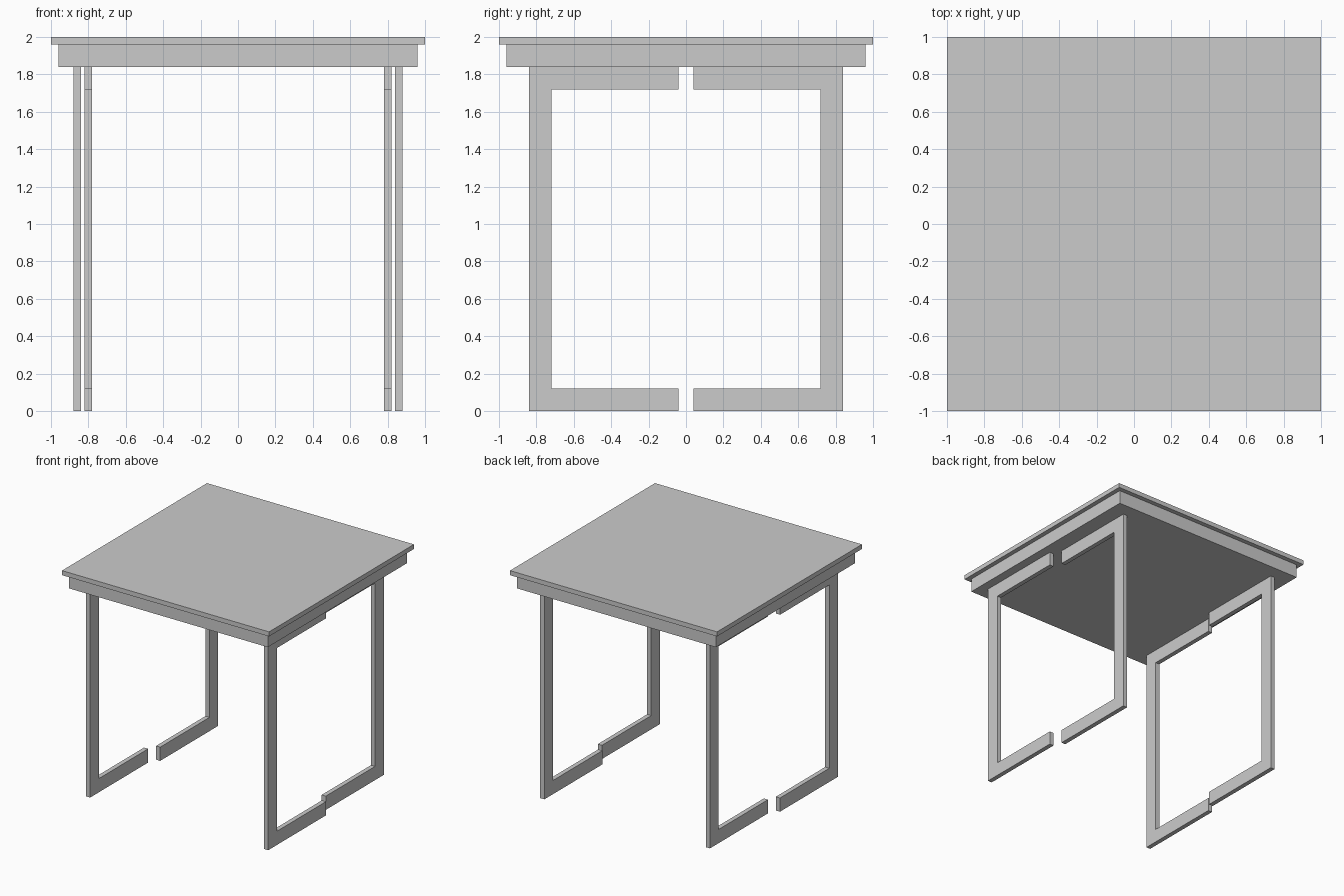
import bpy, bmesh

if "Cube" in bpy.data.objects:
    bpy.data.objects.remove(bpy.data.objects["Cube"])


def box(name, half, z0, z1):
    bpy.ops.mesh.primitive_cube_add(size=1, location=(0, 0, (z0 + z1) / 2))
    ob = bpy.context.object
    ob.name = name
    ob.scale = (2 * half, 2 * half, z1 - z0)
    bpy.ops.object.transform_apply(location=False, rotation=False, scale=True)
    return ob


def leg_frame(name, x0, x1, side):
    # C-shaped profile in the YZ plane, open towards the middle of the table
    profile = [(0.04, 0), (0.84, 0), (0.84, 1.84), (0.04, 1.84),
               (0.04, 1.72), (0.72, 1.72), (0.72, 0.12), (0.04, 0.12)]
    bm = bmesh.new()
    face = bm.faces.new([bm.verts.new((x0, side * y, z)) for y, z in profile])
    ext = bmesh.ops.extrude_face_region(bm, geom=[face], use_keep_orig=True)
    verts = [v for v in ext["geom"] if isinstance(v, bmesh.types.BMVert)]
    bmesh.ops.translate(bm, verts=verts, vec=(x1 - x0, 0, 0))
    bmesh.ops.recalc_face_normals(bm, faces=bm.faces)
    mesh = bpy.data.meshes.new(name)
    bm.to_mesh(mesh)
    bm.free()
    ob = bpy.data.objects.new(name, mesh)
    bpy.context.collection.objects.link(ob)
    # left and right copies
    mirror = ob.modifiers.new("mirror", 'MIRROR')
    mirror.use_axis = (True, False, False)
    mirror.use_mirror_merge = False


# table top and apron
box("table_top", 1.0, 1.96, 2.0)
box("apron", 0.96, 1.84, 1.96)

# front frames sit outside, back frames sit inside
leg_frame("front_leg_frames", 0.84, 0.88, -1)
leg_frame("back_leg_frames", 0.78, 0.82, 1)
